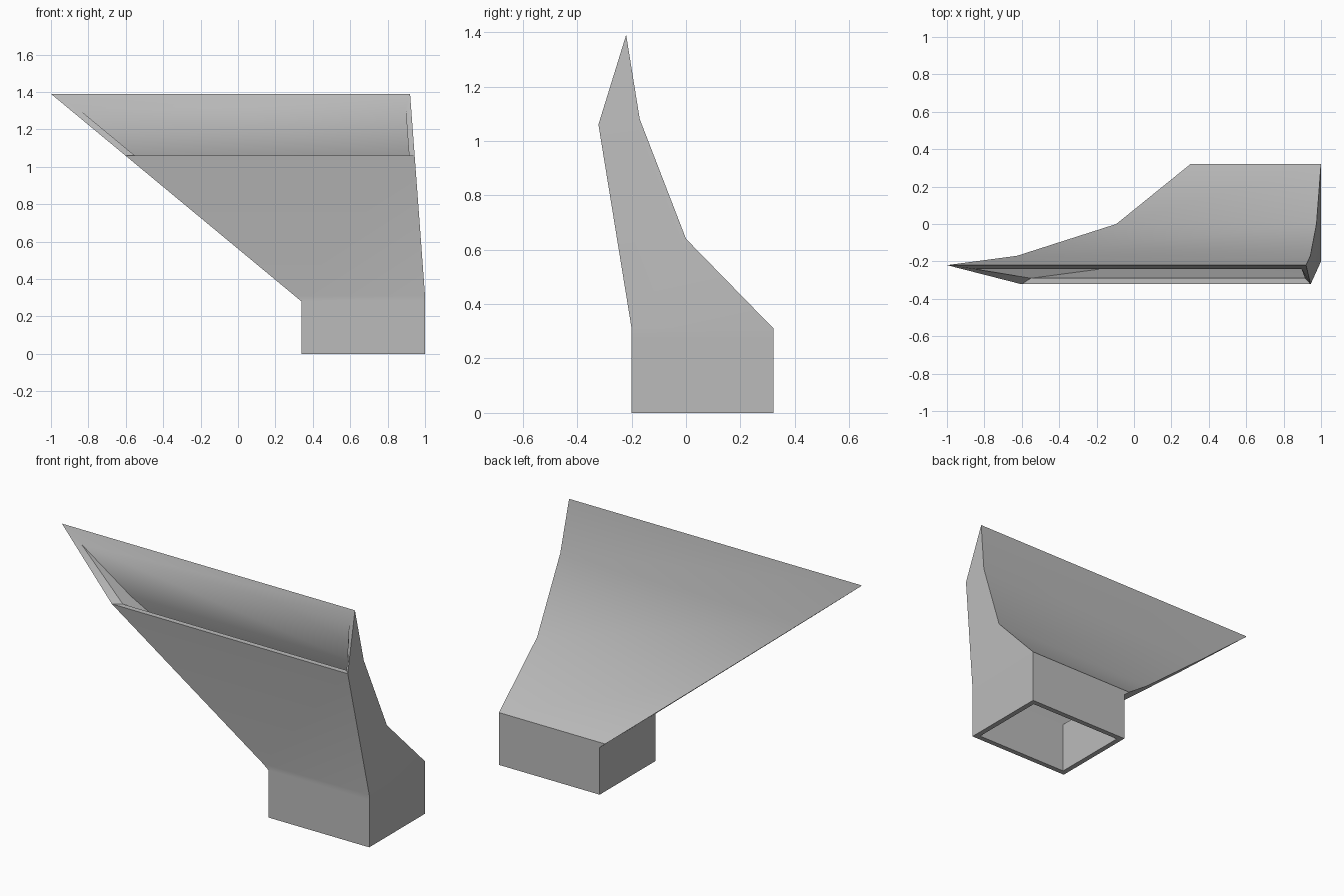
import bpy
import bmesh

cube = bpy.data.objects.get("Cube")
if cube:
    bpy.data.objects.remove(cube, do_unlink=True)

# Side profiles (y, z) of the front and back walls, outer skin then inner skin
OUTER_FRONT = [(-.2, 0), (-.2, .28), (-.2, .31), (-.322, 1.06)]
OUTER_BACK = [(.322, 0), (.322, .28), (.322, .31), (0, .64), (-.17, 1.08), (-.22, 1.39)]
INNER_FRONT = [(-.17, 0), (-.17, .297), (-.17, .31), (-.29, 1.06)]
INNER_BACK = [(.292, 0), (.292, .297), (.28, .31), (-.026, .623), (-.199, 1.07), (-.24, 1.313)]


def left_end(z, wall, slant_wall):
    """Slanted side: upright at the base, then flaring out."""
    return min(.34 + wall, .34 + slant_wall - (z - .28) * 1.207)


def right_end(z, wall):
    """Nearly upright side, leaning in slightly above the base."""
    return 1 - wall - max(0, z - .31) * .074


def add_skin(bm, front, back, wall, slant_wall):
    """One skin of the duct; returns its bottom and mouth loops."""
    def column(points, end):
        return [bm.verts.new((end(z), y, z)) for y, z in points]

    def left(z):
        return left_end(z, wall, slant_wall)

    def right(z):
        return right_end(z, wall)

    fl, fr = column(front, left), column(front, right)
    bl, br = column(back, left), column(back, right)
    # Front and back walls
    for a, b in ((fl, fr), (br, bl)):
        for i in range(len(a) - 1):
            bm.faces.new((a[i], b[i], b[i + 1], a[i + 1]))
    # Side walls: base strips, then one flat panel up to the mouth
    for a, b in ((bl, fl), (fr, br)):
        for i in range(2):
            bm.faces.new((a[i], b[i], b[i + 1], a[i + 1]))
        bm.faces.new(a[2:] + b[:1:-1])
    return [[fl[k], fr[k], br[k], bl[k]] for k in (0, -1)]


bm = bmesh.new()
outer_loops = add_skin(bm, OUTER_FRONT, OUTER_BACK, 0, 0)
inner_loops = add_skin(bm, INNER_FRONT, INNER_BACK, .03, .05)

# Rims joining the skins around the base opening and the mouth
for outer, inner in zip(outer_loops, inner_loops):
    for i in range(4):
        j = (i + 1) % 4
        bm.faces.new((outer[i], outer[j], inner[j], inner[i]))
bmesh.ops.recalc_face_normals(bm, faces=bm.faces)

mesh = bpy.data.meshes.new("duct_chute")
bm.to_mesh(mesh)
bm.free()
duct = bpy.data.objects.new("duct_chute", mesh)
bpy.context.collection.objects.link(duct)

# Plain grey finish
grey = bpy.data.materials.new("plain_grey")
grey.use_nodes = True
colour = (.5, .5, .5, 1)
grey.diffuse_color = colour
grey.node_tree.nodes["Principled BSDF"].inputs["Base Color"].default_value = colour
mesh.materials.append(grey)

bpy.ops.object.select_all(action='DESELECT')
duct.select_set(True)
bpy.context.view_layer.objects.active = duct
bpy.ops.object.shade_smooth_by_angle(angle=.5236)
